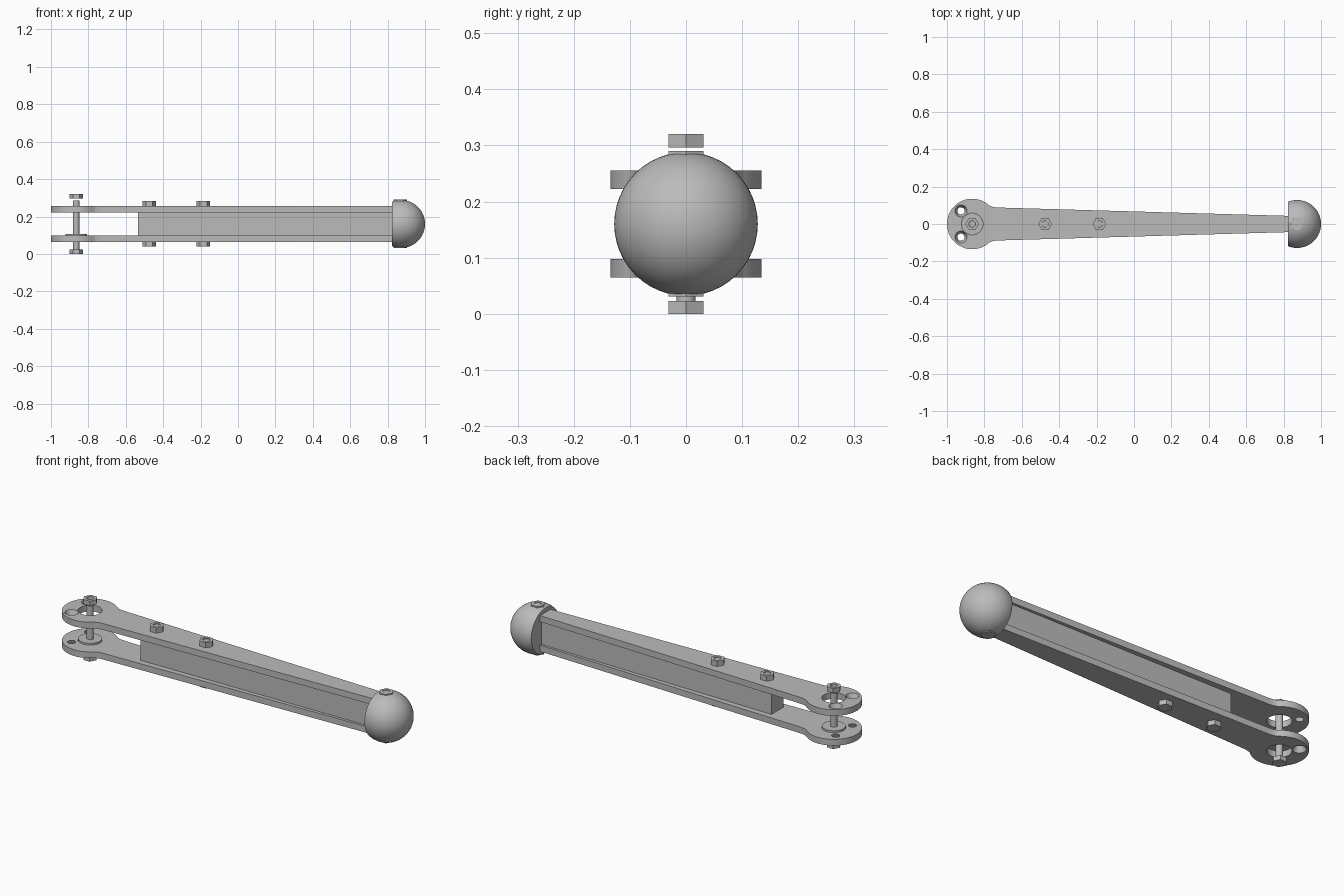
import bpy, bmesh, math
from mathutils import Matrix, Vector

cube = bpy.data.objects.get("Cube")
if cube:
    bpy.data.objects.remove(cube, do_unlink=True)

steel = bpy.data.materials.new("steel_grey")
steel.use_nodes = True
GREY = (0.5, 0.5, 0.5, 1)
steel.diffuse_color = GREY
steel.node_tree.nodes["Principled BSDF"].inputs["Base Color"].default_value = GREY

PIVOT = -0.865
MID = 0.16          # mirror height of the arm


def finish(name, bm):
    bmesh.ops.recalc_face_normals(bm, faces=bm.faces)
    mesh = bpy.data.meshes.new(name)
    bm.to_mesh(mesh)
    bm.free()
    mesh.materials.append(steel)
    obj = bpy.data.objects.new(name, mesh)
    bpy.context.collection.objects.link(obj)
    return obj


def prism(name, outline, z0, z1):
    bm = bmesh.new()
    face = bm.faces.new([bm.verts.new((x, y, z0)) for x, y in outline])
    out = bmesh.ops.extrude_face_region(bm, geom=[face])
    top = [v for v in out["geom"] if isinstance(v, bmesh.types.BMVert)]
    bmesh.ops.translate(bm, verts=top, vec=(0, 0, z1 - z0))
    return finish(name, bm)


def circle(x, y, r, n):
    return [(x + r * math.cos(math.tau * i / n), y + r * math.sin(math.tau * i / n))
            for i in range(n)]


def cone(x, y, z0, z1, r0, r1):
    bm = bmesh.new()
    bmesh.ops.create_cone(bm, cap_ends=True, segments=32, radius1=r0, radius2=r1, depth=z1 - z0,
                          matrix=Matrix.Translation((x, y, (z0 + z1) / 2)))
    return finish("cutter", bm)


def cut(obj, cutters):
    for c in cutters:
        mod = obj.modifiers.new("hole", "BOOLEAN")
        mod.operation = "DIFFERENCE"
        mod.solver = "EXACT"
        mod.object = c
    bpy.context.view_layer.update()
    graph = bpy.context.evaluated_depsgraph_get()
    mesh = bpy.data.meshes.new_from_object(obj.evaluated_get(graph))
    obj.modifiers.clear()
    obj.data = mesh
    for c in cutters:
        bpy.data.objects.remove(c, do_unlink=True)


def smooth(obj):
    bpy.ops.object.select_all(action="DESELECT")
    obj.select_set(True)
    bpy.context.view_layer.objects.active = obj
    bpy.ops.object.shade_smooth_by_angle(angle=math.radians(30))


def nut(name, x, z0, z1):
    obj = prism(name, circle(x, 0, 0.036, 6), z0, z1)
    cut(obj, [cone(x, 0, z0 - 0.01, z1 + 0.01, 0.018, 0.018)])
    smooth(obj)


# Side plates: round head, small neck fillet, long taper
half = [(0.84, 0.043), (-0.725, 0.088), (-0.75, 0.0905), (-0.765, 0.095)]
for i in range(33):
    a = math.radians(48 + 132 * i / 32)
    half.append((PIVOT + 0.135 * math.cos(a), 0.135 * math.sin(a)))
outline = half + [(x, -y) for x, y in reversed(half[:-1])]

for name, z0, z1, out in (("lower_plate", 0.065, 0.098, -1), ("upper_plate", 0.222, 0.255, 1)):
    plate = prism(name, outline, z0, z1)
    cutters = [cone(PIVOT, 0, z0 - 0.02, z1 + 0.02, 0.058, 0.058)]
    for side in (-1, 1):
        radii = (0.019, 0.033) if out > 0 else (0.033, 0.019)
        cutters.append(cone(-0.925, side * 0.07, z0 - 0.001, z1 + 0.001, *radii))
    cut(plate, cutters)
    smooth(plate)

# Core bar between the plates
prism("core_bar", [(-0.535, -0.05), (0.84, -0.032), (0.84, 0.032), (-0.535, 0.05)], 0.098, 0.222)

# Pivot bolt with washer and loose nut
prism("pivot_head", circle(PIVOT, 0, 0.036, 6), 0, 0.023)
smooth(prism("pivot_rod", circle(PIVOT, 0, 0.017, 24), 0.02, 0.285))
washer = prism("pivot_washer", circle(PIVOT, 0, 0.057, 40), 0.097, 0.107)
smooth(washer)
nut("pivot_nut", PIVOT, 0.296, 0.32)

# Clamp bolts through the bar
for x, label in ((-0.475, "outer"), (-0.185, "inner")):
    prism(label + "_bolt_head", circle(x, 0, 0.036, 6), 0.04, 0.065)
    nut(label + "_bolt_nut", x, 0.255, 0.282)
    smooth(prism(label + "_bolt_rod", circle(x, 0, 0.0175, 24), 0.06, 0.278))

# Ball knob, cut flat where it meets the arm
bm = bmesh.new()
bmesh.ops.create_uvsphere(bm, u_segments=48, v_segments=32, radius=0.128,
                          matrix=Matrix.Translation((0.872, 0, MID))
                          @ Matrix.Rotation(math.pi / 2, 4, "Y"))
cutting = bmesh.ops.bisect_plane(bm, geom=bm.verts[:] + bm.edges[:] + bm.faces[:],
                                 plane_co=Vector((0.823, 0, 0)), plane_no=Vector((1, 0, 0)),
                                 clear_inner=True)
rim = [e for e in cutting["geom_cut"] if isinstance(e, bmesh.types.BMEdge)]
bmesh.ops.holes_fill(bm, edges=rim, sides=0)
smooth(finish("ball_knob", bm))

# Knob bolt, just proud of the ball at both ends
nut("knob_nut", 0.868, 0.265, 0.29)
smooth(prism("knob_rod", circle(0.868, 0, 0.0175, 24), 0.25, 0.287))
prism("knob_bolt_head", circle(0.868, 0, 0.036, 6), 0.031, 0.055)
